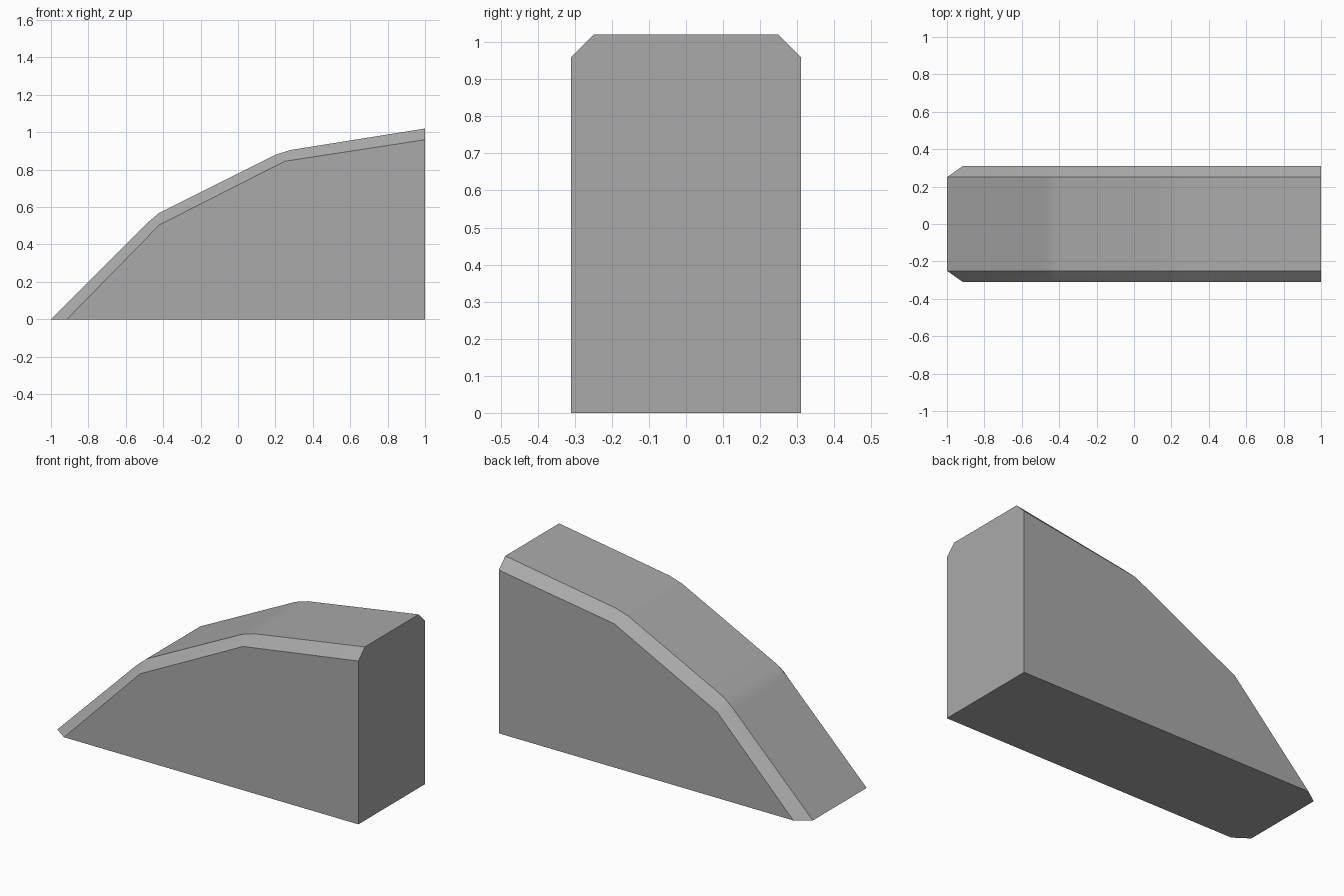
import bpy
import bmesh
import math

cube = bpy.data.objects.get("Cube")
if cube:
    bpy.data.objects.remove(cube, do_unlink=True)

# Plain grey material
GREY = (0.4, 0.4, 0.4, 1.0)
mat = bpy.data.materials.new("mid grey")
mat.use_nodes = True
mat.diffuse_color = GREY
mat.node_tree.nodes["Principled BSDF"].inputs["Base Color"].default_value = GREY

# Ramp profiles (x, z): the crest has blunted bends, the side walls sharp ones
crest = [(-1, 0), (-0.485, 0.515), (-0.42, 0.57), (0.20, 0.88), (0.28, 0.905), (1, 1.02), (1, 0)]
wall = [(-0.915, 0), (-0.42, 0.505), (-0.42, 0.505), (0.25, 0.845), (0.25, 0.845), (1, 0.96), (1, 0)]
HALF_WIDTH, HALF_CREST = 0.31, 0.25

bm = bmesh.new()


def ring(profile, y):
    return [bm.verts.new((x, y, z)) for x, z in profile]


# Loft wall - crest - crest - wall across the width, leaving the base and end open
rings = [ring(wall, -HALF_WIDTH), ring(crest[:-1], -HALF_CREST),
         ring(crest[:-1], HALF_CREST), ring(wall, HALF_WIDTH)]
for a, b in zip(rings, rings[1:]):
    for i in range(len(crest) - 2):
        bm.faces.new((a[i], a[i + 1], b[i + 1], b[i]))

# Side walls, base and tall end
bm.faces.new(rings[0])
bm.faces.new(rings[3])
bm.faces.new([r[0] for r in rings] + [rings[3][-1], rings[0][-1]])
bm.faces.new([r[5] for r in rings] + [rings[3][-1], rings[0][-1]])

bmesh.ops.remove_doubles(bm, verts=bm.verts, dist=0.0001)
bmesh.ops.recalc_face_normals(bm, faces=bm.faces)

mesh = bpy.data.meshes.new("curved_ramp")
bm.to_mesh(mesh)
bm.free()
ramp = bpy.data.objects.new("curved_ramp", mesh)
bpy.context.collection.objects.link(ramp)
mesh.materials.append(mat)

# Soft bends along the slope, crisp chamfer edges
bpy.ops.object.select_all(action="DESELECT")
ramp.select_set(True)
bpy.context.view_layer.objects.active = ramp
bpy.ops.object.shade_smooth_by_angle(angle=math.radians(30))
weighted = ramp.modifiers.new("weighted_normals", "WEIGHTED_NORMAL")
weighted.keep_sharp = True
